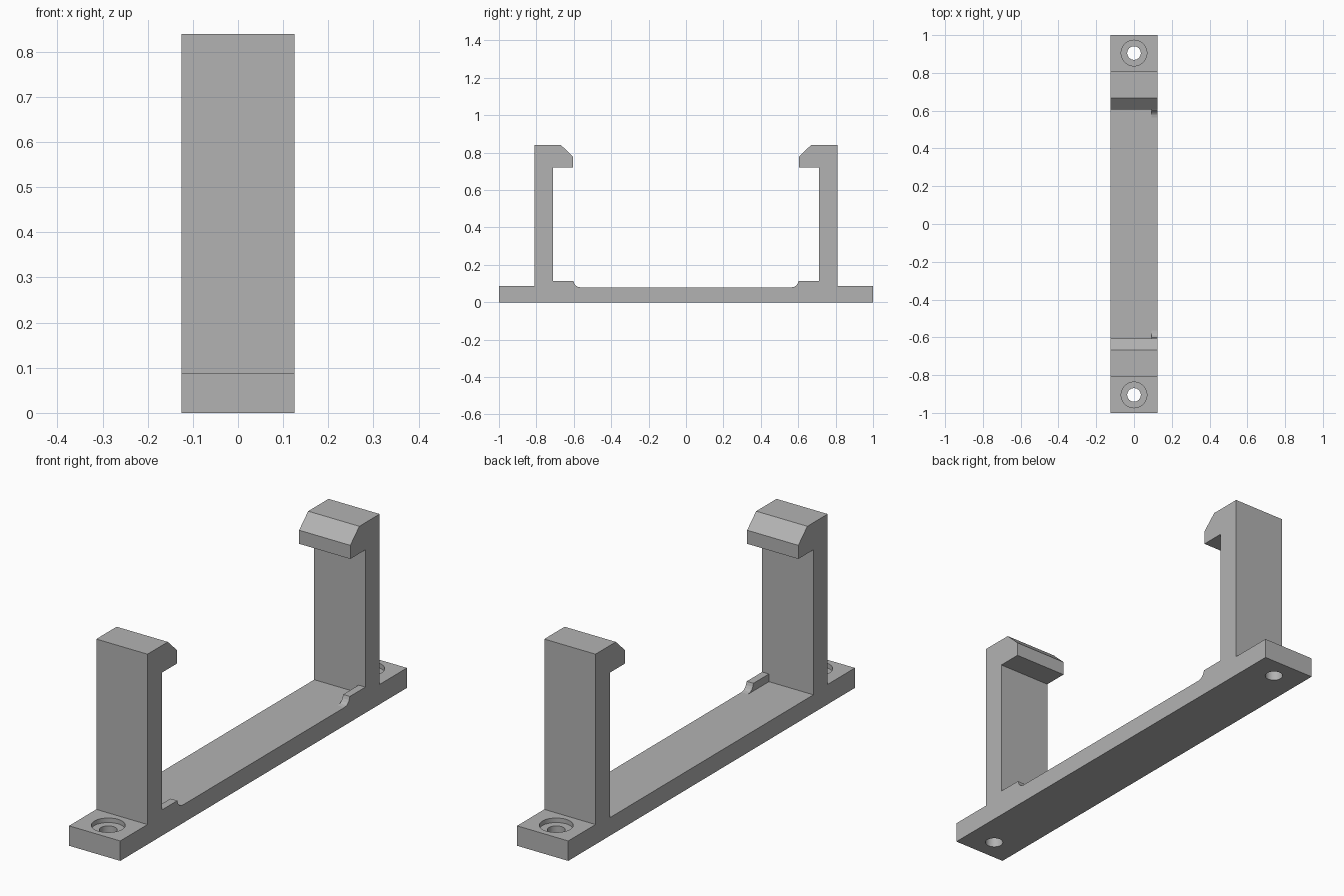
import bpy
import bmesh

if "Cube" in bpy.data.objects:
    bpy.data.objects.remove(bpy.data.objects["Cube"], do_unlink=True)

HALF_WIDTH = 0.125
FLOOR = 0.08

grey = bpy.data.materials.new("plain grey")
grey.use_nodes = True
grey.diffuse_color = (0.45, 0.45, 0.45, 1)
grey.node_tree.nodes["Principled BSDF"].inputs["Base Color"].default_value = grey.diffuse_color


def extrude_profile(name, points, x0, x1):
    """Extrude a closed (y, z) outline along x."""
    bm = bmesh.new()
    face = bm.faces.new([bm.verts.new((x0, y, z)) for y, z in points])
    side = bmesh.ops.extrude_face_region(bm, geom=[face])["geom"]
    moved = [v for v in side if isinstance(v, bmesh.types.BMVert)]
    bmesh.ops.translate(bm, verts=moved, vec=(x1 - x0, 0, 0))
    bmesh.ops.recalc_face_normals(bm, faces=bm.faces)
    mesh = bpy.data.meshes.new(name)
    bm.to_mesh(mesh)
    bm.free()
    mesh.materials.append(grey)
    obj = bpy.data.objects.new(name, mesh)
    bpy.context.collection.objects.link(obj)
    return obj


def drill(obj, y, radius, bottom, top):
    """Cut a round vertical hole and remove the cutter."""
    bpy.ops.mesh.primitive_cylinder_add(vertices=48, radius=radius, depth=top - bottom,
                                        location=(0, y, (top + bottom) / 2))
    cutter = bpy.context.object
    cutter.hide_render = True
    cutter.data.materials.append(grey)
    mod = obj.modifiers.new("hole", "BOOLEAN")
    mod.operation = "DIFFERENCE"
    mod.solver = "EXACT"
    mod.object = cutter
    bpy.context.view_layer.objects.active = obj
    bpy.ops.object.modifier_apply(modifier=mod.name)
    bpy.data.objects.remove(cutter, do_unlink=True)


# Base, upright arms and chamfered hooks share one mirrored outline
half = [(0.71, FLOOR), (0.71, 0.72), (0.605, 0.72), (0.605, 0.78), (0.668, 0.84),
        (0.81, 0.84), (0.81, 0.088), (1, 0.088), (1, 0)]
outline = half + [(-y, z) for y, z in reversed(half)]
bracket = extrude_profile("clip_bracket", outline, -HALF_WIDTH, HALF_WIDTH)

# Counterbored screw holes in both end tabs
for y in (-0.905, 0.905):
    drill(bracket, y, 0.068, 0.068, 0.2)
    drill(bracket, y, 0.036, -0.1, 0.2)

# Small curved lips along the left edge, at the foot of each arm
lip = [(0.71, FLOOR), (0.71, 0.114), (0.602, 0.114), (0.597, 0.1), (0.59, 0.09),
       (0.58, 0.083), (0.565, FLOOR)]
for name, sign in (("front_lip", -1), ("back_lip", 1)):
    extrude_profile(name, [(sign * y, z) for y, z in lip], 0.092, HALF_WIDTH)

# Smooth the round hole walls, keeping real edges sharp
bpy.ops.object.select_all(action="DESELECT")
bracket.select_set(True)
bpy.context.view_layer.objects.active = bracket
bpy.ops.object.shade_smooth_by_angle()
